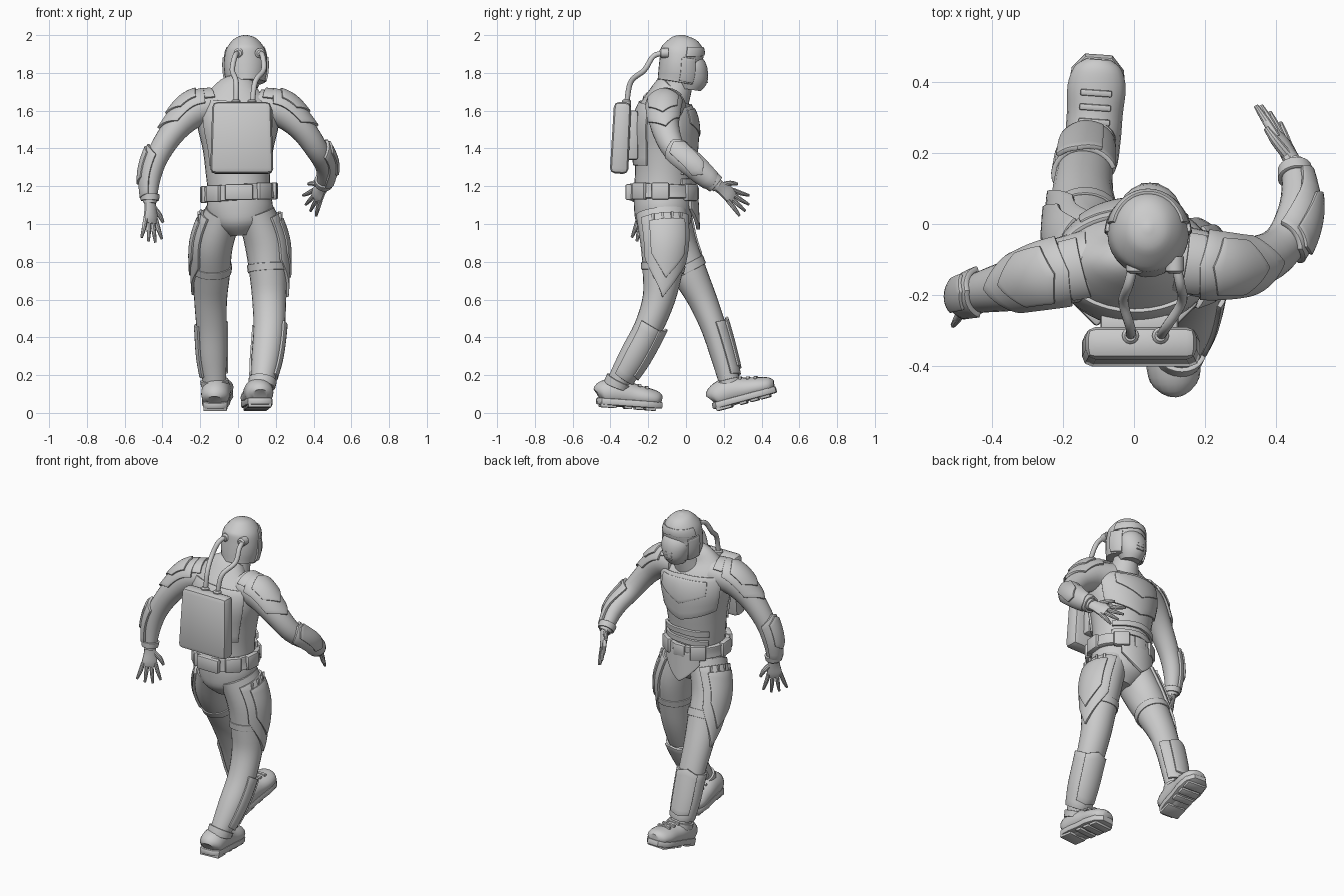
import bpy, bmesh, math
from mathutils import Vector, Matrix

if "Cube" in bpy.data.objects:
    bpy.data.objects.remove(bpy.data.objects["Cube"], do_unlink=True)

UP, FWD = Vector((0, 0, 1)), Vector((0, 1, 0))


# ---------- helpers ----------
def finish(bm, name, thick=0, bevel=0):
    """Turn a bmesh into an object, apply thickness and bevel, shade it."""
    mesh = bpy.data.meshes.new(name)
    bmesh.ops.recalc_face_normals(bm, faces=bm.faces)
    bm.to_mesh(mesh)
    bm.free()
    ob = bpy.data.objects.new(name, mesh)
    bpy.context.collection.objects.link(ob)
    bpy.ops.object.select_all(action='DESELECT')
    ob.select_set(True)
    bpy.context.view_layer.objects.active = ob
    if thick:
        m = ob.modifiers.new("Solidify", 'SOLIDIFY')
        m.thickness, m.offset = thick, 0
        bpy.ops.object.modifier_apply(modifier=m.name)
    if bevel:
        m = ob.modifiers.new("Bevel", 'BEVEL')
        m.width, m.segments = bevel, 2
        m.limit_method, m.angle_limit = 'ANGLE', math.radians(50)
        bpy.ops.object.modifier_apply(modifier=m.name)
    bpy.ops.object.shade_smooth_by_angle(angle=math.radians(35))


def sample(keys, v):
    """Smooth interpolation of (x, y, z, side radius, front radius) keys."""
    n = len(keys) - 1
    v = min(max(v, 0), n)
    i = min(int(v), n - 1)
    t = v - i
    a, b, c, d = (keys[min(max(k, 0), n)] for k in range(i - 1, i + 3))
    return [q + t / 2 * (r - p + t * (2 * p - 5 * q + 4 * r - s + t * (3 * (q - r) + s - p)))
            for p, q, r, s in zip(a, b, c, d)]


def surf(keys, v, angle, off=0, ref=FWD):
    """Point on a limb: angle 0 is forward, 90 is towards +x."""
    k = sample(keys, v)
    tan = (Vector(sample(keys, v + .05)[:3]) - Vector(sample(keys, v - .05)[:3])).normalized()
    front = (ref - tan * ref.dot(tan)).normalized()
    side = tan.cross(front)
    a = math.radians(angle)
    return (Vector(k[:3]) + side * math.sin(a) * (k[3] + off)
            + front * math.cos(a) * (k[4] + off))


def loft(name, keys, sides=24, steps=4, ref=FWD, matrix=None):
    bm = bmesh.new()
    rings = [[bm.verts.new(surf(keys, j / steps, 360 * i / sides, 0, ref)) for i in range(sides)]
             for j in range((len(keys) - 1) * steps + 1)]
    for r, q in zip(rings, rings[1:]):
        for i in range(sides):
            n = (i + 1) % sides
            bm.faces.new((r[i], r[n], q[n], q[i]))
    bm.faces.new(rings[0])
    bm.faces.new(rings[-1])
    if matrix:
        bm.transform(matrix)
    finish(bm, name)


def shell(name, keys, v0, v1, mid, half, off=.01, thick=.02, tip0=0, tip1=0, nu=16, nv=8):
    """Armour plate hugging a limb; tips make its ends pointed."""
    bm = bmesh.new()
    grid = []
    for i in range(nu + 1):
        s = 2 * i / nu - 1
        a, b = v0 + tip0 * abs(s), v1 - tip1 * abs(s)
        grid.append([bm.verts.new(surf(keys, a + (b - a) * j / nv, mid + half * s, off))
                     for j in range(nv + 1)])
    for p, q in zip(grid, grid[1:]):
        for j in range(nv):
            bm.faces.new((p[j], q[j], q[j + 1], p[j + 1]))
    bmesh.ops.remove_doubles(bm, verts=bm.verts, dist=.0005)
    finish(bm, name, thick, .003)


def box(name, size, matrix, bevel=.008, taper=1):
    bm = bmesh.new()
    bmesh.ops.create_cube(bm, size=1, matrix=Matrix.Diagonal((*size, 1)))
    for v in bm.verts:
        if v.co.z > 0:
            v.co.x *= taper
            v.co.y *= taper
    bm.transform(matrix)
    finish(bm, name, 0, bevel)


def place(loc, rx=0, rz=0):
    return (Matrix.Translation(loc) @ Matrix.Rotation(math.radians(rz), 4, 'Z')
            @ Matrix.Rotation(math.radians(rx), 4, 'X'))


# ---------- torso ----------
torso = [(.03, -.07, 1.75, .07, .06), (.01, -.1, 1.7, .14, .085), (0, -.11, 1.62, .21, .14),
         (0, -.11, 1.52, .215, .168), (0, -.11, 1.4, .188, .165), (0, -.115, 1.28, .172, .155),
         (.005, -.12, 1.17, .165, .155), (.01, -.12, 1.08, .175, .155), (.015, -.12, 1, .15, .14),
         (.02, -.12, .94, .07, .08)]
loft("torso", torso, 32)
shell("chest_plate", torso, 1.75, 4.3, 0, 68, .003, .014, .2, .5)
shell("chest_upper_plate", torso, 2, 3.5, 0, 42, .01, .012, .1, .6)
for i in range(2):
    shell(f"abdomen_band_{i}", torso, 4.75 + .5 * i, 5.05 + .5 * i, 0, 55, .01, .016, .12, -.12)
shell("back_plate", torso, 1.8, 4.8, 180, 55, .004, .014)

# ---------- belt ----------
shell("belt", torso, 5.68, 6.45, 0, 180, .015, .026, nu=40)
for i, a in enumerate((-135, -95, -35, 35, 95, 135)):
    box(f"belt_pouch_{i}", (.095, .035, .09), place(surf(torso, 6.05, a, .022), 0, -a), .01)
box("belt_back_case", (.15, .035, .085), place(surf(torso, 6.05, 180, .028), 0, 180), .01)
box("belt_buckle", (.08, .03, .075), place(surf(torso, 6.05, 0, .018)), .01)
apron = [(0, -.09, 1.16, .17, .145), (0, -.075, .96, .16, .14)]
shell("groin_plate", apron, .1, 1, 0, 42, 0, .02, 0, .55)

# ---------- head ----------
loft("neck", [(.035, -.03, 1.84, .07, .07), (.03, -.04, 1.74, .072, .075), (.02, -.08, 1.64, .1, .095)])
helmet = [(.04, -.012, 2, .008, .008), (.04, -.014, 1.982, .058, .065), (.04, -.018, 1.93, .1, .11),
          (.04, -.028, 1.865, .114, .112), (.04, -.033, 1.8, .112, .114), (.042, -.042, 1.748, .1, .11)]
loft("helmet", helmet, 28, 5)
shell("visor", helmet, 2.2, 3.4, 0, 62, -.004, .012, .1, -.05)
shell("helmet_brow", helmet, 1.75, 2.25, 0, 78, .001, .014, .1, -.4)
for s in (1, -1):
    shell(f"helmet_cheek_{'left' if s > 0 else 'right'}", helmet, 2.7, 4.8, s * 68, 20, .002, .014)
mask = [(.045, .015, 1.848, .08, .068), (.045, .03, 1.82, .09, .083),
        (.045, .027, 1.76, .078, .086), (.045, .02, 1.712, .055, .058)]
loft("face_mask", mask, 20)
for i in range(3):
    box(f"mask_vent_{i}", (.05, .012, .007), place((.045, .11, 1.75 + .02 * i)), .002)

# ---------- backpack and air hoses ----------
box("backpack", (.335, .098, .38), place((.02, -.345, 1.456), -3), .028, .93)
box("backpack_mount", (.22, .06, .26), place((.015, -.285, 1.47)), .01)
hoses = {"left": [(.075, 1.62), (.09, 1.75), (.135, 1.815), (.13, 1.89), (.115, 1.905)],
         "right": [(-.01, 1.62), (-.01, 1.75), (-.03, 1.815), (-.015, 1.89), (.003, 1.905)]}
for side, pts in hoses.items():
    path = [(x, y, z, .014, .014) for (x, z), y in zip(pts, (-.315, -.293, -.22, -.17, -.1))]
    loft(f"air_hose_{side}", path, 12, 6, Vector((1, 0, 0)))
    for part, k, r in (("lower", 0, .024), ("upper", 4, .026)):
        x, y, z = path[k][:3]
        d = Vector((0, 0, 1)) if k == 0 else Vector((0, -1, 0))
        c = Vector((x, y, z)) + d * .012
        loft(f"hose_{part}_socket_{side}",
             [(*(c - d * .02), r, r), (*(c + d * .02), r, r), (*(c + d * .028), .016, .016)],
             12, 1, Vector((1, 0, 0)))

# ---------- arms ----------
arms = {"left": [(.11, -.1, 1.625, .09, .1), (.23, -.115, 1.6, .09, .09), (.335, -.11, 1.51, .07, .075),
                 (.42, -.06, 1.39, .06, .062), (.462, .05, 1.3, .052, .054), (.452, .17, 1.2, .034, .036)],
        "right": [(-.11, -.11, 1.625, .09, .1), (-.23, -.14, 1.6, .09, .092), (-.335, -.17, 1.5, .07, .075),
                  (-.42, -.19, 1.37, .06, .06), (-.46, -.203, 1.25, .052, .052),
                  (-.467, -.22, 1.11, .034, .036)]}
hands = {"left": (Vector((-.09, .17, -.125)), Vector((-.41, .26, .73))),
         "right": (Vector((.012, -.025, -.2)), Vector((.75, .6, 0)))}


def hand(side, wrist, aim, thumb):
    """Flat palm with four spread fingers and a thumb."""
    aim = aim.normalized()
    thumb = (thumb - aim * thumb.dot(aim)).normalized()

    def part(name, rows):
        loft(name, [(*(wrist + aim * a + thumb * t), wide, flat) for a, t, wide, flat in rows],
             10, 3, aim.cross(thumb))
    part(f"palm_{side}", [(-.02, 0, .032, .028), (.03, .003, .038, .022), (.08, 0, .045, .019),
                          (.108, -.002, .04, .013)])
    for i, length in enumerate((.1, .12, .115, .095)):
        t = .034 - .023 * i
        part(f"finger_{i}_{side}", [(.085, t, .012, .013), (.09 + length / 2, t * 1.45, .012, .012),
                                    (.09 + length, t * 2, .007, .007)])
    part(f"thumb_{side}", [(.02, .02, .016, .016), (.06, .06, .014, .014), (.1, .082, .008, .008)])


for side, keys in arms.items():
    s = 1 if side == "left" else -1
    loft(f"arm_{side}", keys)
    shell(f"shoulder_pad_{side}", keys, .55, 2.3, s * 95, 72, .007, .014, .15, .5)
    shell(f"shoulder_cap_{side}", keys, .75, 1.8, s * 95, 48, .016, .014, .15, .4)
    shell(f"shoulder_collar_{side}", keys, .3, .65, s * 95, 55, .005, .012)
    shell(f"forearm_guard_{side}", keys, 2.85, 4.75, s * 90, 80, .008, .016, .25, .15)
    shell(f"forearm_ridge_{side}", keys, 2.95, 4.3, s * 90, 40, .018, .014, .2, .2)
    shell(f"wrist_cuff_{side}", keys, 4.6, 4.85, 0, 180, .006, .012, nu=24)
    hand(side, Vector(keys[-1][:3]), *hands[side])

# ---------- legs ----------
legs = {"left": [(.095, -.13, 1.06, .1, .135), (.145, -.115, .9, .11, .127), (.16, -.125, .74, .1, .105),
                 (.165, -.145, .6, .09, .086), (.165, -.2, .45, .083, .076), (.15, -.28, .3, .078, .074),
                 (.13, -.355, .17, .062, .06), (.118, -.385, .09, .056, .056)],
        "right": [(-.075, -.11, 1.06, .1, .13), (-.13, -.06, .9, .105, .115), (-.14, .018, .74, .098, .094),
                  (-.145, .087, .6, .087, .077), (-.14, .147, .45, .08, .067), (-.135, .193, .3, .075, .062),
                  (-.125, .228, .17, .062, .056), (-.12, .24, .1, .057, .055)]}
boots = {"left": place((.118, -.475, .032), -4, 5), "right": place((-.122, .15, .004), 15, -4)}
boot_keys = [(0, .006, .06, .035, .036), (0, .03, .074, .07, .066), (0, .11, .085, .078, .078),
             (0, .19, .073, .079, .064), (0, .265, .066, .082, .054), (0, .318, .06, .066, .044),
             (0, .342, .055, .034, .026)]


def boot(side, frame):
    loft(f"boot_{side}", boot_keys, 20, 4, UP, frame)
    # sole outline, extruded upward
    half = [(.035, 0), (.064, .022), (.074, .09), (.074, .16), (.082, .23), (.074, .305), (.038, .347)]
    bm = bmesh.new()
    outline = half + [(-x, y) for x, y in reversed(half)]
    face = bm.faces.new([bm.verts.new((x, y, .014)) for x, y in outline])
    out = bmesh.ops.extrude_face_region(bm, geom=[face])
    bmesh.ops.translate(bm, vec=(0, 0, .036),
                        verts=[g for g in out["geom"] if isinstance(g, bmesh.types.BMVert)])
    bm.transform(frame)
    finish(bm, f"boot_sole_{side}", 0, .008)
    for i, (y, depth) in enumerate(((.06, .085), (.165, .04), (.225, .045), (.285, .055))):
        box(f"boot_tread_{i}_{side}", (.125, depth, .03), frame @ Matrix.Translation((0, y, .015)), .005)
    for i in range(3):
        box(f"boot_strap_{i}_{side}", (.09, .018, .016),
            frame @ place((0, .18 + .04 * i, .138 - .009 * i), -12), .005)


for side, keys in legs.items():
    s = 1 if side == "left" else -1
    loft(f"leg_{side}", keys, 24)
    shell(f"thigh_plate_{side}", keys, .3, 2.9, s * 80, 62, .006, .016, 0, 1.3)
    shell(f"thigh_overlay_{side}", keys, .5, 2.2, s * 80, 40, .017, .012, 0, .8)
    shell(f"thigh_band_{side}", keys, 1.7, 1.95, 0, 180, .003, .008, nu=24)
    shell(f"shin_guard_{side}", keys, 3.95, 5.85, s * 25, 100, .006, .014, -.1, .1)
    shell(f"shin_ridge_{side}", keys, 3.8, 5.6, s * 10, 42, .016, .014, .15, .1)
    shell(f"ankle_cuff_{side}", keys, 5.95, 6.3, 0, 180, .006, .014, nu=24)
    for i in range(4):
        a = s * (50 + 20 * i)
        box(f"thigh_slot_{i}_{side}", (.014, .014, .04), place(surf(keys, .42, a, .016), 0, -a), .003)
    boot(side, boots[side])
